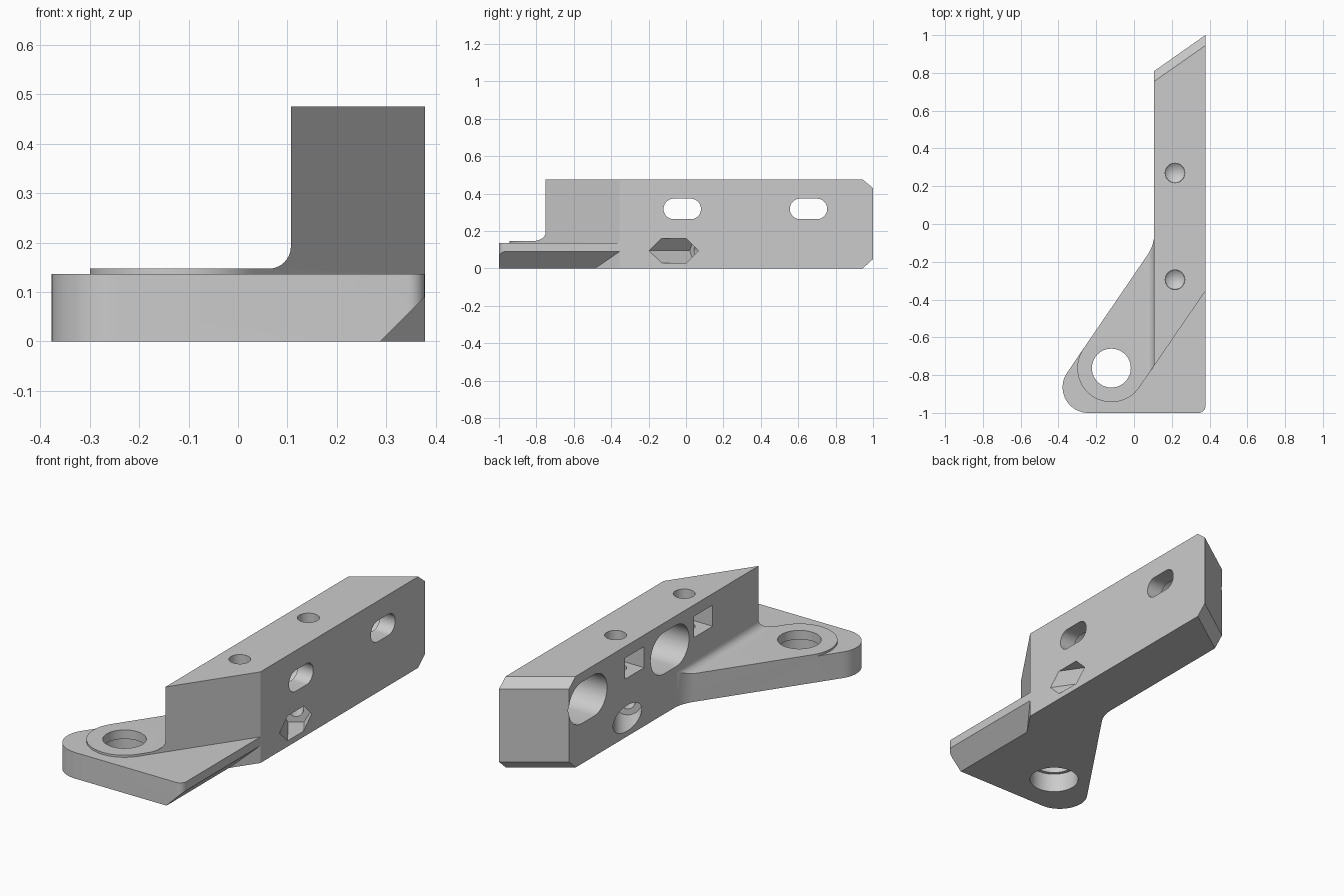
import bpy, bmesh
from math import cos, sin, pi, radians, atan2
from mathutils import Vector

cube = bpy.data.objects.get("Cube")
if cube:
    bpy.data.objects.remove(cube, do_unlink=True)

grey = bpy.data.materials.new("plain grey")
grey.use_nodes = True
COLOUR = (0.6, 0.6, 0.6, 1)
grey.diffuse_color = COLOUR
grey.node_tree.nodes["Principled BSDF"].inputs["Base Color"].default_value = COLOUR


def arc(cx, cy, r, a0, a1, n=16):
    """Points on an arc, angles in radians."""
    return [(cx + r * cos(a0 + (a1 - a0) * i / n), cy + r * sin(a0 + (a1 - a0) * i / n))
            for i in range(n + 1)]


def prism(name, points, vector):
    """Sweep a flat outline of 3D points along a vector."""
    bm = bmesh.new()
    face = bm.faces.new([bm.verts.new(p) for p in points])
    ext = bmesh.ops.extrude_face_region(bm, geom=[face])
    bmesh.ops.translate(bm, vec=Vector(vector),
                        verts=[v for v in ext["geom"] if isinstance(v, bmesh.types.BMVert)])
    bmesh.ops.recalc_face_normals(bm, faces=bm.faces)
    mesh = bpy.data.meshes.new(name)
    bm.to_mesh(mesh)
    bm.free()
    mesh.materials.append(grey)
    obj = bpy.data.objects.new(name, mesh)
    bpy.context.collection.objects.link(obj)
    return obj


def plan(name, outline, z0, z1):
    return prism(name, [(x, y, z0) for x, y in outline], (0, 0, z1 - z0))


def bore(name, start, axis, r, length, sides=40):
    """Cylinder or hexagonal cutter along a horizontal or vertical axis."""
    axis = Vector(axis).normalized()
    side = Vector((1, 0, 0)) if abs(axis.z) > 0.9 else axis.cross(Vector((0, 0, 1)))
    up = axis.cross(side)
    ring = [2 * pi * i / sides for i in range(sides)]
    return prism(name, [Vector(start) + side * (r * cos(a)) + up * (r * sin(a)) for a in ring],
                 axis * length)


def boolean(target, other, operation="DIFFERENCE"):
    mod = target.modifiers.new("cut", "BOOLEAN")
    mod.operation, mod.object, mod.solver = operation, other, "EXACT"
    bpy.context.view_layer.objects.active = target
    bpy.ops.object.modifier_apply(modifier=mod.name)
    bpy.data.objects.remove(other, do_unlink=True)


# Shared layout
IN, OUT, TOP = 0.107, 0.378, 0.475
PIVOT = (-0.12, -0.763)
SLOPE = atan2(0.825, 0.566)
DX, DY = cos(SLOPE), sin(SLOPE)
BOSS = 0.18
lug_right = (PIVOT[0] + BOSS * DY, PIVOT[1] - BOSS * DX)
lug_left = (PIVOT[0] - BOSS * DY, PIVOT[1] + BOSS * DX)
front_y = lug_right[1] + (OUT - lug_right[0]) * DY / DX
blend = arc(IN - 0.2, -0.05, 0.2, 0, SLOPE - pi / 2, 8)

# Upright bar with raised lug: stepped section trimmed by the plan outline
section = ([(-0.5, 0), (-0.5, 0.147)]
           + arc(IN - 0.045, 0.192, 0.045, -pi / 2, 0, 10)
           + [(IN, TOP), (OUT, TOP), (OUT, 0)])
bracket = prism("bracket", [(x, -1.2, z) for x, z in section], (0, 2.4, 0))
outline = (arc(*PIVOT, BOSS, SLOPE + pi / 2, SLOPE + 3 * pi / 2, 32)
           + [(OUT, front_y), (OUT, 1.0), (IN, 0.81)] + blend)
boolean(bracket, plan("lug_outline", outline, -0.1, 0.6), "INTERSECT")

# Chamfers on the slanted rear end
shear = (1, 0.7, 0)
for z, dz in ((TOP, -0.045), (0, 0.05)):
    y = 1.0 - OUT * 0.7
    k = 2
    pts = [(0, y - 0.055 * k, z - dz * (k - 1)), (0, y + 0.055, z + dz * 2),
           (0, y + 0.2, z - dz * (k - 1))]
    boolean(bracket, prism("end_chamfer", pts, shear))

# Foot plate with rounded corners and a bevelled outer lower edge
R = 0.136
foot = ([lug_left]
        + arc(-OUT + R, -1 + R, R, SLOPE + pi / 2, 3 * pi / 2, 20)
        + arc(OUT - 0.035, -0.965, 0.035, -pi / 2, 0, 8)
        + [(OUT, front_y), (0.2, -0.3)])
plate = plan("foot_plate", foot, 0, 0.136)
boolean(plate, prism("edge_bevel", [(0.278, -1.1, -0.01), (0.398, -1.1, 0.11),
                                    (0.398, -1.1, -0.01)], (0, 1.5, 0)))
boolean(bracket, plate, "UNION")

# Pivot hole with a wider recess from below
boolean(bracket, bore("pivot_hole", (*PIVOT, -0.1), (0, 0, 1), 0.103, 0.4, 48))
boolean(bracket, bore("pivot_recess", (*PIVOT, -0.1), (0, 0, 1), 0.12, 0.2, 48))

# Mounting slots, wider on the inner side
for y in (-0.02, 0.655):
    for r, a, x0, x1 in ((0.055, 0.045, 0, 0.5), (0.108, 0.05, 0, 0.29)):
        shape = (arc(y + a, 0.318, r, -pi / 2, pi / 2, 20)
                 + arc(y - a, 0.318, r, pi / 2, 3 * pi / 2, 20))
        boolean(bracket, prism("slot", [(x0, p, q) for p, q in shape], (x1 - x0, 0, 0)))

# Vertical screw holes with conical ends and square nut pockets
for y in (0.27, -0.295):
    boolean(bracket, bore("screw_hole", (0.217, y, 0.23), (0, 0, 1), 0.052, 0.4, 32))
    bpy.ops.mesh.primitive_cone_add(vertices=32, radius1=0, radius2=0.052, depth=0.04,
                                    location=(0.217, y, 0.211))
    boolean(bracket, bpy.context.object)
    w, z0, z1 = 0.078, 0.305, 0.415
    pocket = [(0, y - w, z0), (0, y + w, z0), (0, y + w, z1), (0, y - w, z1)]
    boolean(bracket, prism("nut_pocket", pocket, (0.217 + w, 0, 0)))

# Oblique bolt passage: hexagonal nut trap outside, round head recess inside
axis = Vector((-DX, DY, 0))
mouth = Vector((OUT, -0.065, 0.095))
boolean(bracket, bore("bolt_hole", mouth - axis * 0.3, axis, 0.036, 1.2, 24))
boolean(bracket, bore("hex_trap", mouth - axis * 0.25, axis, 0.075, 0.405, 6))
boolean(bracket, bore("head_recess", mouth + axis * 0.3, axis, 0.067, 0.45))

# Shading
bpy.ops.object.select_all(action="DESELECT")
bracket.select_set(True)
bpy.context.view_layer.objects.active = bracket
bracket.data.materials.clear()
bracket.data.materials.append(grey)
bpy.ops.object.shade_smooth_by_angle(angle=radians(30))
